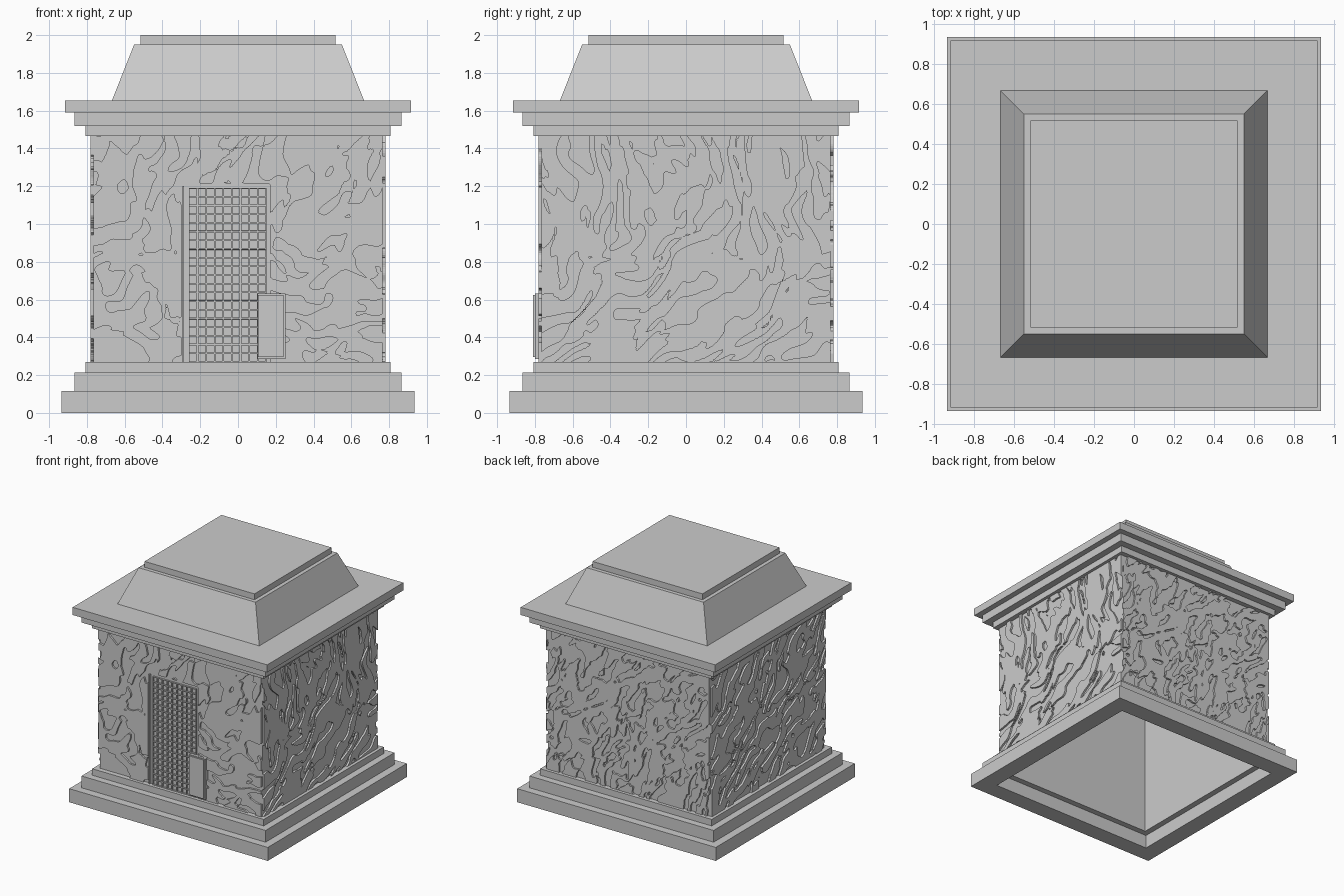
import bpy, bmesh, math
from mathutils import Matrix, Vector, noise

cube = bpy.data.objects.get("Cube")
if cube:
    bpy.data.objects.remove(cube, do_unlink=True)

GREY = (0.6, 0.6, 0.6, 1)
stone = bpy.data.materials.new("grey stone")
stone.use_nodes = True
stone.diffuse_color = GREY
stone.node_tree.nodes["Principled BSDF"].inputs["Base Color"].default_value = GREY

WALL, RELIEF = 0.765, 0.781        # recessed and raised wall planes
Z0, Z1 = 0.27, 1.465               # bottom and top of the walls
MIDDLE = (Z0 + Z1) / 2


def finish(name, bm):
    mesh = bpy.data.meshes.new(name)
    bm.to_mesh(mesh)
    bm.free()
    mesh.materials.append(stone)
    obj = bpy.data.objects.new(name, mesh)
    bpy.context.collection.objects.link(obj)


def square_loft(name, profile, closed=False):
    """Square rings of (half width, height), joined in order."""
    bm = bmesh.new()
    corners = [(-1, -1), (1, -1), (1, 1), (-1, 1)]
    rings = [[bm.verts.new((x * h, y * h, z)) for x, y in corners] for h, z in profile]
    pairs = list(zip(rings, rings[1:]))
    if closed:
        pairs.append((rings[-1], rings[0]))
    else:
        bm.faces.new(rings[0])
        bm.faces.new(rings[-1])
    for a, b in pairs:
        for i in range(4):
            j = (i + 1) % 4
            bm.faces.new((a[i], a[j], b[j], b[i]))
    bmesh.ops.recalc_face_normals(bm, faces=bm.faces)
    finish(name, bm)


def slab(name, half, z0, z1, top=None):
    square_loft(name, [(half, z0), (top or half, z1)])


def frame(name, outer, inner, z0, z1):
    square_loft(name, [(outer, z0), (outer, z1), (inner, z1), (inner, z0)], True)


def box(name, x0, x1, y0, y1, z0, z1):
    bm = bmesh.new()
    bmesh.ops.create_cube(bm, size=1)
    for v in bm.verts:
        v.co = ((x0 + x1) / 2 + v.co.x * (x1 - x0),
                (y0 + y1) / 2 + v.co.y * (y1 - y0),
                (z0 + z1) / 2 + v.co.z * (z1 - z0))
    finish(name, bm)


# Hollow stepped base and wall core
frame("base_lower_step", 0.934, 0.785, 0, 0.115)
frame("base_middle_step", 0.866, 0.735, 0.115, 0.215)
frame("base_upper_step", 0.807, 0.735, 0.215, Z0)
frame("wall_core", WALL, 0.735, Z0, Z1)

# Stepped cornice and sloping roof
slab("cornice_lower_step", 0.807, Z1, 1.52)
slab("cornice_middle_step", 0.866, 1.52, 1.59)
slab("cornice_upper_step", 0.915, 1.59, 1.655)
slab("roof_slope", 0.667, 1.655, 1.95, 0.55)
slab("roof_cap", 0.517, 1.95, 2.0)


def streaks(u, z, degrees, along, across, seed):
    """Noise stretched along a wavering grain direction."""
    a = math.radians(degrees)
    s = u * math.cos(a) + z * math.sin(a)
    t = z * math.cos(a) - u * math.sin(a)
    t += 0.1 * noise.noise(Vector((u * 4, z * 4, seed + 7)))
    s += 0.05 * noise.noise(Vector((u * 9, z * 9, seed + 9)))
    coarse = noise.noise(Vector((s * along, t * across, seed)))
    fine = noise.noise(Vector((s * along * 2.3, t * across * 1.9, seed + 3)))
    return coarse + 0.55 * fine


def carving(u, z, style):
    """Positive where the wall is raised: one grain below, another above."""
    low, high, along, across, seed = style
    h = z - MIDDLE
    blend = min(1, max(0, 0.5 + 6 * (h + 0.15 * math.sin(5 * u + seed))))
    return (0.08 + (1 - blend) * streaks(u, h, low, along, across, seed)
            + blend * streaks(u, h, high, along, across, seed + 20))


def relief_wall(name, turn, style, opening=None):
    bm = bmesh.new()
    bmesh.ops.create_grid(bm, x_segments=144, y_segments=112, size=1)
    bmesh.ops.triangulate(bm, faces=bm.faces)
    field = {}
    for v in bm.verts:
        u, z = v.co.x * WALL, MIDDLE + v.co.y / 2 * (Z1 - Z0)
        value = carving(u, z, style)
        if opening:
            x0, x1, top = opening
            value = min(value, 8 * max(x0 - u, u - x1, z - top))
        field[v] = value if abs(value) > 0.004 else 0.004
        v.co = (u, -WALL, z)
    # Cut the sheet along the outline of the raised areas
    cuts = set()
    for e in list(bm.edges):
        a, b = e.verts
        fa, fb = field[a], field[b]
        if fa * fb < 0:
            cuts.add(bmesh.utils.edge_split(e, a, fa / (fa - fb))[1])
    for f in list(bm.faces):
        ends = [v for v in f.verts if v in cuts]
        if len(ends) == 2:
            bmesh.utils.face_split(f, ends[0], ends[1])
    low = [v for v in bm.verts if field.get(v, 0) < 0]
    bmesh.ops.delete(bm, geom=low, context='VERTS')
    # Raise what is left
    raised = bmesh.ops.extrude_face_region(bm, geom=list(bm.faces))["geom"]
    verts = [g for g in raised if isinstance(g, bmesh.types.BMVert)]
    bmesh.ops.translate(bm, verts=verts, vec=(0, WALL - RELIEF, 0))
    bm.transform(Matrix.Rotation(turn * math.pi / 2, 4, 'Z'))
    finish(name, bm)


# Carved walls: lower and upper grain angle, frequency along and across, seed
relief_wall("front_carving", 0, (8, 65, 5, 12, 2.3), (-0.30, 0.17, 1.215))
relief_wall("left_carving", 1, (38, 98, 4.5, 18, 11.6))
relief_wall("back_carving", 2, (66, 50, 8, 20, 23.4))
relief_wall("right_carving", 3, (42, 55, 5, 17, 37.7))

# Lattice door with square recesses
DX0, DX1, DTOP = -0.26, 0.15, 1.19
bm = bmesh.new()
bmesh.ops.create_grid(bm, x_segments=9, y_segments=20, size=1)
for v in bm.verts:
    v.co = ((DX0 + DX1) / 2 + v.co.x * (DX1 - DX0) / 2, -0.78,
            Z0 + (v.co.y + 1) / 2 * (DTOP - Z0))
panes = list(bm.faces)
rim = [e for e in bm.edges if e.is_boundary]
sides = bmesh.ops.extrude_edge_only(bm, edges=rim)["geom"]
bmesh.ops.translate(bm, vec=(0, 0.02, 0),
                    verts=[g for g in sides if isinstance(g, bmesh.types.BMVert)])
bmesh.ops.inset_individual(bm, faces=panes, thickness=0.006)
bmesh.ops.inset_individual(bm, faces=panes, thickness=0.0002, depth=-0.014)
finish("lattice_door", bm)

# Door jamb
box("door_jamb_right", -0.295, -0.285, -0.78, -0.755, Z0, 1.2)

# Plaque beside the door
box("plaque_backing", 0.103, 0.252, -0.8, -0.755, 0.285, 0.632)
box("plaque", 0.105, 0.242, -0.81, -0.79, 0.295, 0.625)
